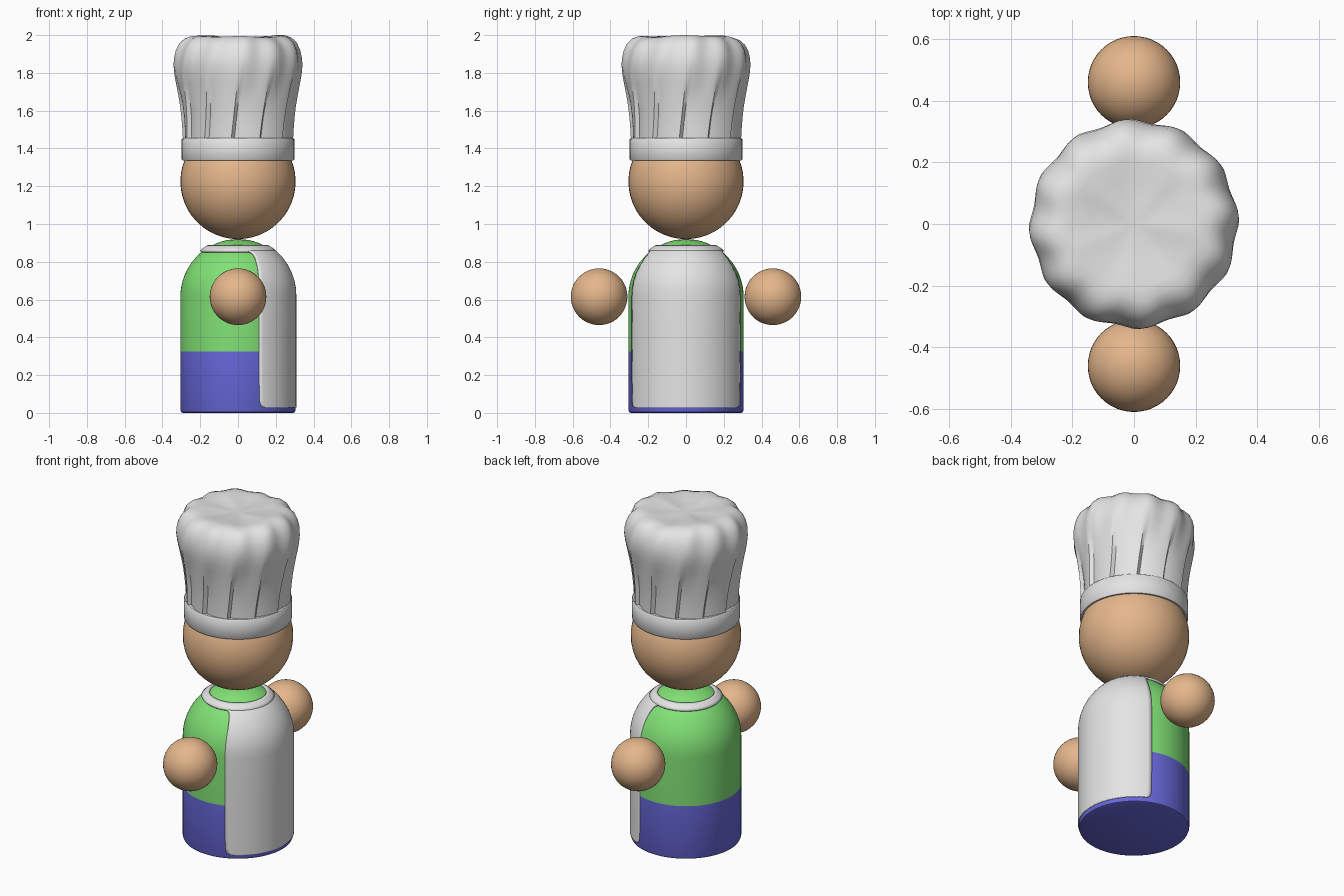
import bpy, bmesh, random
from math import sin, cos, pi, radians, floor

if "Cube" in bpy.data.objects:
    bpy.data.objects.remove(bpy.data.objects["Cube"])

random.seed(4)


def material(name, rgb):
    m = bpy.data.materials.new(name)
    m.diffuse_color = (*rgb, 1)
    m.use_nodes = True
    m.node_tree.nodes["Principled BSDF"].inputs["Base Color"].default_value = m.diffuse_color
    return m


SKIN = material("skin", (0.78, 0.47, 0.26))
WHITE = material("white cloth", (0.78, 0.78, 0.78))
GREEN = material("green shirt", (0.22, 0.76, 0.18))
BLUE = material("blue trousers", (0.14, 0.14, 0.72))


def smooth(ob, angle):
    bpy.ops.object.select_all(action='DESELECT')
    ob.select_set(True)
    bpy.context.view_layer.objects.active = ob
    bpy.ops.object.shade_smooth_by_angle(angle=radians(angle))


def surface(name, rows, cols, point, mats, angle=35):
    """Skin a grid: point(row, u) with u running 0..1 counter-clockwise."""
    bm = bmesh.new()
    grid = [[bm.verts.new(point(row, c / cols)) for c in range(cols + 1)] for row in rows]
    for a, b in zip(grid, grid[1:]):
        for c in range(cols):
            bm.faces.new((a[c], a[c + 1], b[c + 1], b[c]))
    bmesh.ops.remove_doubles(bm, verts=bm.verts, dist=1e-5)
    me = bpy.data.meshes.new(name)
    bm.to_mesh(me)
    bm.free()
    ob = bpy.data.objects.new(name, me)
    bpy.context.collection.objects.link(ob)
    for m in mats:
        me.materials.append(m)
    smooth(ob, angle)
    return ob


def lathe(row, u):
    return row[0] * cos(2 * pi * u), row[0] * sin(2 * pi * u), row[1]


def thicken(ob, t):
    mod = ob.modifiers.new("thickness", 'SOLIDIFY')
    mod.thickness = t
    mod.offset = -1


def ball(name, radius, loc):
    bpy.ops.mesh.primitive_uv_sphere_add(segments=48, ring_count=24, radius=radius, location=loc)
    ob = bpy.context.object
    ob.name = name
    ob.data.materials.append(SKIN)
    smooth(ob, 60)


# Body: cylinder with a domed top, blue below the waist
R, DOME = 0.305, 0.615
WAIST = 0.325
dome = [(R * cos(i * pi / 32), DOME + R * sin(i * pi / 32)) for i in range(17)]
body = surface("body", [(0, 0), (0.292, 0), (0.301, 0.004), (R, 0.014), (R, WAIST)] + dome,
               72, lathe, [GREEN, BLUE])
for p in body.data.polygons:
    p.material_index = int(p.center.z < WAIST)

# Apron: curved panel facing +x, rows are (radius, height, half angle)
rows = [(R + 0.004, z, a) for z, a in
        ((0.028, 61), (0.032, 64.5), (0.042, 67), (0.065, 68), (0.2, 68.5), (0.4, 68.5), (DOME, 68.5))]
for deg, half in ((8, 68.3), (16, 68), (24, 67.5), (32, 67), (40, 67), (45, 67.5), (48, 69), (50, 72), (51.5, 76)):
    r = R + 0.004 + 0.007 * deg / 52
    rows.append((r * cos(radians(deg)), DOME + r * sin(radians(deg)), half))


def apron_point(row, u):
    a = radians(row[2]) * (2 * u - 1)
    return row[0] * cos(a), row[0] * sin(a), row[1]


thicken(surface("apron", rows, 36, apron_point, [WHITE]), 0.012)

# Neck band of the apron
neck = [(0.317 * cos(radians(d)), DOME + 0.317 * sin(radians(d))) for d in (50.5, 53.5, 56.5, 59.5)]
thicken(surface("apron_neck_band", neck, 72, lathe, [WHITE]), 0.016)

# Head and hands
ball("head", 0.305, (0, 0, 1.225))
for side, y in (("left", 0.46), ("right", -0.46)):
    ball("hand_" + side, 0.15, (0, y, 0.615))

# Hat band
surface("hat_band", [(0.27, 1.335), (0.293, 1.335), (0.298, 1.341), (0.298, 1.449),
                     (0.293, 1.455), (0.25, 1.455)], 72, lathe, [WHITE], 50)

# Hat: twelve twisted pleats that fade into a puffed, crumpled top
# rows are (radius, height, pleat depth, soft bulge)
PLEATS = 12
hat_rows = [(0.288, 1.45, 0.020, 0), (0.290, 1.50, 0.020, 0), (0.294, 1.56, 0.020, 0),
            (0.301, 1.62, 0.018, 0), (0.310, 1.68, 0.015, 0.002), (0.321, 1.74, 0.010, 0.004),
            (0.331, 1.79, 0.005, 0.005), (0.336, 1.84, 0.002, 0.006), (0.333, 1.88, 0, 0.007),
            (0.323, 1.92, 0, 0.008), (0.305, 1.955, 0, 0.009), (0.278, 1.98, 0, 0.009),
            (0.245, 1.993, 0, 0.008), (0.205, 1.993, 0, 0.005), (0.15, 1.986, 0, 0.003),
            (0.08, 1.98, 0, 0), (0, 1.978, 0, 0)]
waves = [(random.uniform(0, 2 * pi), k) for k in (2, 3, 5)]


def hat_point(row, u):
    r, z, depth, bulge = row
    t = u * PLEATS - floor(u * PLEATS + 1e-6)
    ramp = t / 0.9 if t < 0.9 else (1 - t) / 0.1
    a = 2 * pi * u + radians(-4 + 22 * (z - 1.45))
    rad = r + depth * (ramp - 0.7) + bulge * cos(2 * pi * t)
    lump = sum(sin(k * a + ph) for ph, k in waves) / 3
    top = max(0, min(1, (z - 1.9) / 0.07)) * min(1, r / 0.15)
    return rad * cos(a), rad * sin(a), min(2.0, z + 0.009 * top * lump)


surface("hat_crown", hat_rows, PLEATS * 10, hat_point, [WHITE], 40)
